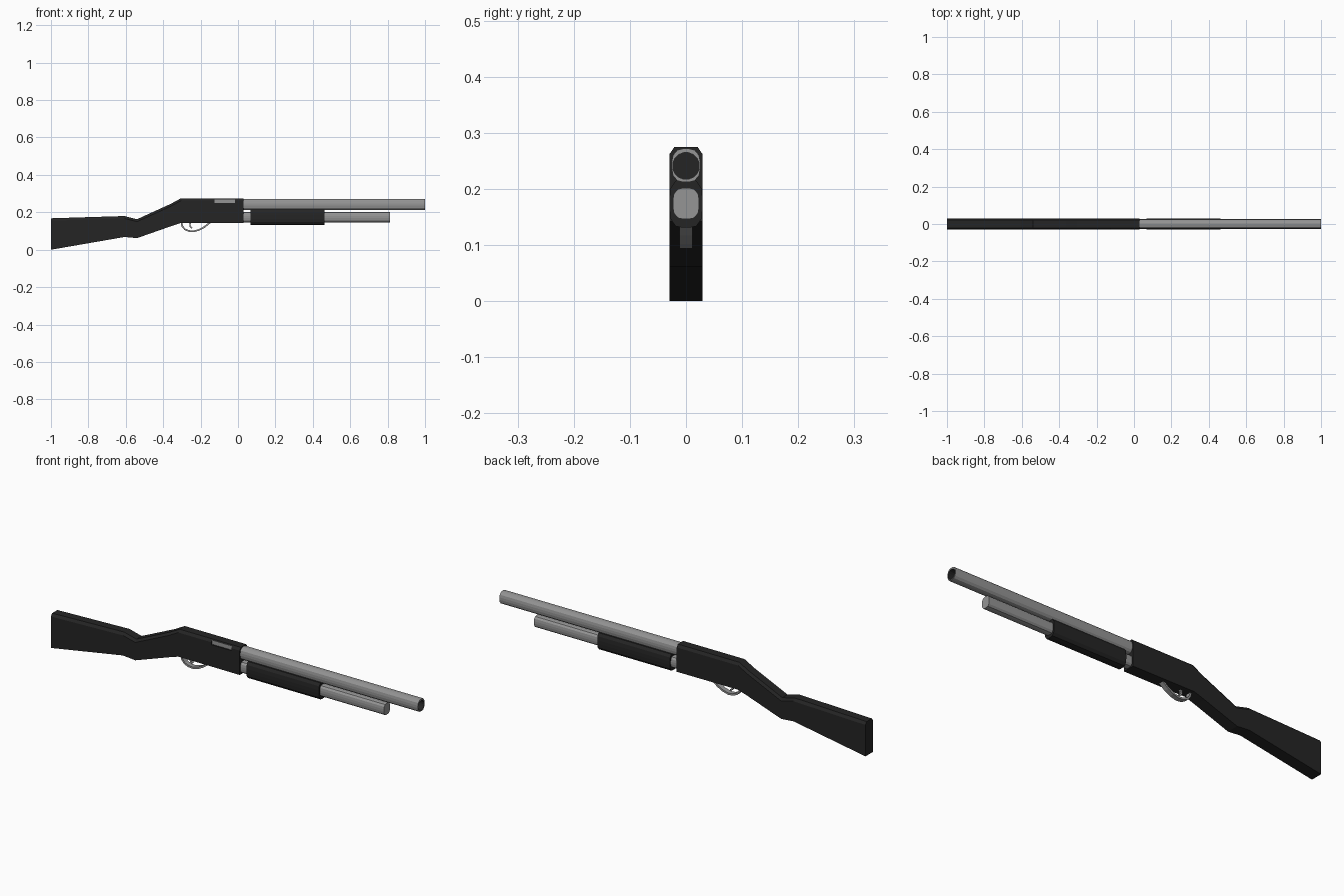
import bpy, bmesh
from math import cos, sin, pi
from mathutils import Vector

if "Cube" in bpy.data.objects:
    bpy.data.objects.remove(bpy.data.objects["Cube"])

dark = bpy.data.materials.new("dark_finish")
dark.diffuse_color = (0.018, 0.018, 0.018, 1)
dark.use_nodes = True
dark.node_tree.nodes["Principled BSDF"].inputs["Base Color"].default_value = dark.diffuse_color
steel = bpy.data.materials.new("steel")
steel.diffuse_color = (0.3, 0.3, 0.3, 1)
steel.use_nodes = True
steel.node_tree.nodes["Principled BSDF"].inputs["Base Color"].default_value = steel.diffuse_color


def loft(name, rings, mat, end_mat=None):
    """Skin a list of equal-length rings and cap both ends."""
    bm = bmesh.new()
    loops = [[bm.verts.new(p) for p in r] for r in rings]
    n = len(loops[0])
    for a, b in zip(loops, loops[1:]):
        for i in range(n):
            bm.faces.new((a[i], a[(i + 1) % n], b[(i + 1) % n], b[i]))
    bm.faces.new(loops[0][::-1])
    cap = bm.faces.new(loops[-1])
    if end_mat:
        # bore walls and floor
        cap.material_index = 1
        for e in cap.edges:
            for f in e.link_faces:
                f.material_index = 1
    bmesh.ops.recalc_face_normals(bm, faces=bm.faces[:])
    me = bpy.data.meshes.new(name)
    bm.to_mesh(me)
    bm.free()
    ob = bpy.data.objects.new(name, me)
    bpy.context.collection.objects.link(ob)
    me.materials.append(mat)
    if end_mat:
        me.materials.append(end_mat)
    return ob


def section(x, zc, ry, rz, power=2.0, n=16):
    """Rounded cross-section (superellipse) facing along x."""
    pts = []
    for i in range(n):
        a = 2 * pi * (i + 0.5) / n
        c, s = cos(a), sin(a)
        k = (abs(c) ** power + abs(s) ** power) ** (-1 / power)
        pts.append(Vector((x, c * k, s * k)))
    my = max(p.y for p in pts)
    return [Vector((x, p.y / my * ry, zc + p.z / my * rz)) for p in pts]


def box(name, x0, x1, y0, y1, z0, z1, mat):
    ring = lambda x: [(x, y0, z0), (x, y1, z0), (x, y1, z1), (x, y0, z1)]
    return loft(name, [ring(x0), ring(x1)], mat)


# Stock and receiver: side profile with chamfered top edges
W = 0.0295
profile = [(-1, 0.168, 0.0), (-0.607, 0.18, 0.068), (-0.54, 0.163, 0.062),
           (-0.36, 0.245, 0.125), (-0.305, 0.275, 0.143), (0.03, 0.275, 0.142)]
rings = [[(x, -W, zb), (x, W, zb), (x, W, zt - 0.013), (x, W - 0.009, zt),
          (x, -W + 0.009, zt), (x, -W, zt - 0.013)] for x, zt, zb in profile]
body = loft("stock_and_receiver", rings, dark)

# Ejection port recess and bolt on the near side
cutter = box("port_cutter", -0.125, -0.015, -0.05, -0.021, 0.25, 0.269, dark)
cutter.hide_render = True
cutter.hide_viewport = True
mod = body.modifiers.new("port", 'BOOLEAN')
mod.operation = 'DIFFERENCE'
mod.object = cutter
mod.solver = 'EXACT'
box("bolt", -0.125, -0.015, -0.0235, -0.015, 0.25, 0.269, steel)

# Barrel with recessed bore
loft("barrel", [section(0.02, 0.242, 0.0255, 0.03, 2.8),
                section(1.0, 0.242, 0.0255, 0.03, 2.8),
                section(1.0, 0.241, 0.0235, 0.0235),
                section(0.93, 0.241, 0.0235, 0.0235)], steel, dark)

# Magazine tube and sliding fore-end
loft("magazine_tube", [section(x, 0.174, 0.0235, 0.028, 3.0) for x in (0.02, 0.813)], steel)
loft("fore_end", [section(x, 0.174, W, 0.043, 3.5) for x in (0.067, 0.463)], dark)


def strip(name, path, half_w, thick):
    """Flat band following a path in the xz plane."""
    pts = [Vector((x, 0, z)) for x, z in path]
    out = []
    for i, p in enumerate(pts):
        t = (pts[min(i + 1, len(pts) - 1)] - pts[max(i - 1, 0)]).normalized()
        nrm = Vector((-t.z, 0, t.x)) * thick / 2
        side = Vector((0, half_w, 0))
        out.append([p + nrm + side, p + nrm - side, p - nrm - side, p - nrm + side])
    return loft(name, out, steel)


# Trigger guard and trigger
strip("trigger_guard", [(-0.303, 0.15), (-0.298, 0.126), (-0.284, 0.109), (-0.262, 0.1),
                        (-0.238, 0.098), (-0.208, 0.106), (-0.18, 0.121), (-0.15, 0.145)],
      0.012, 0.009)
strip("trigger", [(-0.25, 0.15), (-0.257, 0.138), (-0.256, 0.126), (-0.246, 0.115)], 0.006, 0.008)
